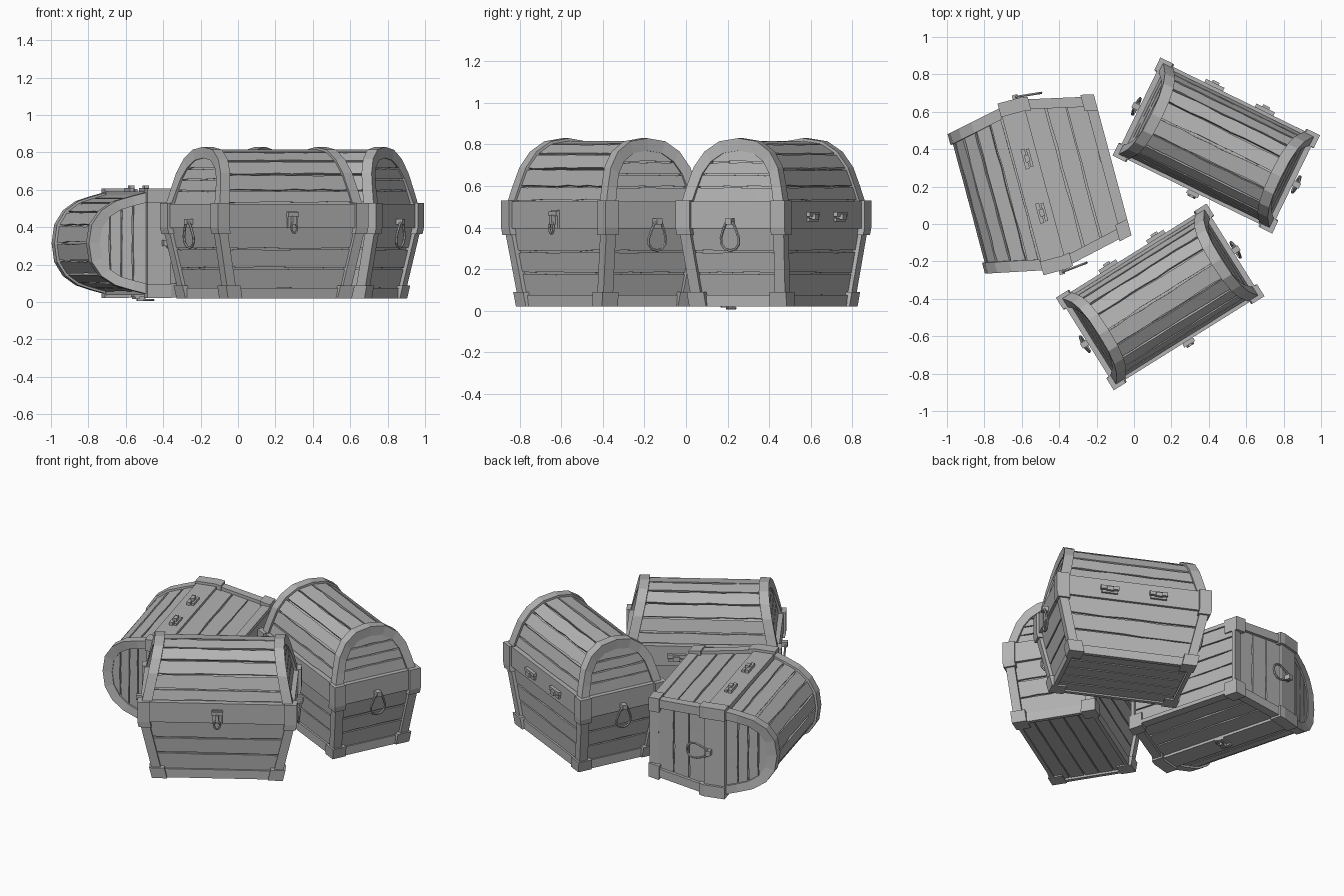
import bpy, bmesh, math, random
from mathutils import Matrix, Vector

random.seed(4)
if "Cube" in bpy.data.objects:
    bpy.data.objects.remove(bpy.data.objects["Cube"], do_unlink=True)

grey = bpy.data.materials.new("plain grey")
grey.use_nodes = True
grey.diffuse_color = (0.45, 0.45, 0.45, 1)
grey.node_tree.nodes["Principled BSDF"].inputs["Base Color"].default_value = grey.diffuse_color

BASE, RIM, LID, CROWN = 0.02, 0.40, 0.53, 0.83
ARCH = [(0.27, 0.53), (0.252, 0.60), (0.225, 0.69), (0.175, 0.765), (0.10, 0.815), (0, 0.83)]
PROFILE = ARCH + [(-y, z) for y, z in reversed(ARCH[:-1])]
parts = {}


def lerp(a, b, t):
    return a + (b - a) * t


def half_len(z):
    """Half length of the chest at a height: flares to the rim, then leans in."""
    if z <= LID:
        return lerp(0.378, 0.463, min(1, (z - BASE) / (RIM - BASE)))
    return lerp(0.448, 0.386, (z - LID) / (CROWN - LID))


def half_wid(z):
    return lerp(0.248, 0.28, min(1, (z - BASE) / (RIM - BASE)))


def arch_wid(z):
    for (y0, z0), (y1, z1) in zip(ARCH, ARCH[1:]):
        if z <= z1:
            return lerp(y0, y1, (z - z0) / (z1 - z0))
    return 0


def loft(bm, rings, caps=True, closed=False):
    """Skin a list of equal rings of points."""
    vs = [[bm.verts.new(p) for p in ring] for ring in rings]
    pairs = list(zip(vs, vs[1:])) + ([(vs[-1], vs[0])] if closed else [])
    for a, b in pairs:
        n = len(a)
        for i in range(n):
            bm.faces.new((a[i], a[(i + 1) % n], b[(i + 1) % n], b[i]))
    if caps and not closed:
        bm.faces.new(vs[0])
        bm.faces.new(vs[-1])


def rect(x0, x1, y0, y1, z):
    return [(x0, y0, z), (x1, y0, z), (x1, y1, z), (x0, y1, z)]


def box(bm, x0, x1, y0, y1, z0, z1):
    loft(bm, [rect(x0, x1, y0, y1, z0), rect(x0, x1, y0, y1, z1)])


def hull(bm, heights, grow):
    """Solid tapered body section."""
    rings = []
    for z in heights:
        a, b = half_len(z) + grow, half_wid(z) + grow
        rings.append(rect(-a, a, -b, b, z))
    loft(bm, rings)


def corner(bm, heights, grow, w):
    """The same block on all four upright edges."""
    for sx in (-1, 1):
        for sy in (-1, 1):
            rings = []
            for z in heights:
                a, b = half_len(z) + grow, half_wid(z) + grow
                rings.append(rect(sx * (a - w), sx * a, sy * (b - w), sy * b, z))
            loft(bm, rings)


def plank(bm, surf, v0, v1, gap, steps=7):
    """Rough-edged board on surf(u, v, depth)."""
    rings = []
    for i in range(steps + 1):
        u = lerp(-1, 1, i / steps)
        lo = v0 + gap * random.uniform(0.15, 1)
        hi = v1 - gap * random.uniform(0.15, 1)
        rings.append([surf(u, lo, 0), surf(u, hi, 0), surf(u, hi, 0.014), surf(u, lo, 0.014)])
    loft(bm, rings)


def finish(name, bm):
    bmesh.ops.recalc_face_normals(bm, faces=bm.faces)
    mesh = bpy.data.meshes.new(name)
    bm.to_mesh(mesh)
    bm.free()
    mesh.materials.append(grey)
    parts[name] = mesh


def tube(bm, path, r, sides=6):
    """Closed loop of round bar lying roughly in the plane of its points."""
    pts = [Vector(p) for p in path]
    n = len(pts)
    normal = (pts[n // 3] - pts[0]).cross(pts[2 * n // 3] - pts[0]).normalized()
    rings = []
    for i in range(n):
        side = (pts[(i + 1) % n] - pts[i - 1]).normalized().cross(normal)
        angles = [math.tau * k / sides for k in range(sides)]
        rings.append([pts[i] + side * r * math.cos(t) + normal * r * math.sin(t) for t in angles])
    loft(bm, rings, closed=True)


# Solid core behind the boards
bm = bmesh.new()
hull(bm, (0.04, RIM, 0.52), -0.032)
rings = []
for s in (-1, 1):
    rings.append([(s * (half_len(z) - 0.034), y * 0.9, LID - 0.02 + (z - LID) * 0.93) for y, z in PROFILE])
loft(bm, rings)
finish("core", bm)

# Body boards on the four sides
bm = bmesh.new()
levels = (0.07, 0.18, 0.285, 0.41)
for s in (-1, 1):
    def side(u, v, d):
        return (u * (half_len(v) - 0.03), s * (half_wid(v) - 0.02 - d), v)

    def end(u, v, d):
        return (s * (half_len(v) - 0.02 - d), u * (half_wid(v) - 0.03), v)
    for z0, z1 in zip(levels, levels[1:]):
        plank(bm, side, z0, z1, 0.008)
        plank(bm, end, z0, z1, 0.007)
finish("body_planks", bm)

# Floor boards
bm = bmesh.new()
for i in range(5):
    plank(bm, lambda u, v, d: (u * 0.35, v, 0.03 + d), -0.23 + i * 0.092, -0.138 + i * 0.092, 0.006)
finish("floor_planks", bm)

# Lid boards, one along each facet of the arch
bm = bmesh.new()
for (y0, z0), (y1, z1) in zip(PROFILE, PROFILE[1:]):
    def roof(u, v, d):
        y, z = lerp(y0, y1, v), lerp(z0, z1, v)
        k = 0.955 - d * 4
        return (u * (half_len(z) - 0.03), y * k, LID + (z - LID) * k)
    plank(bm, roof, 0, 1, 0.1, 9)
finish("lid_planks", bm)

# Boards closing the lid ends
bm = bmesh.new()
levels = (0.52, 0.595, 0.655, 0.715, 0.785)
for s in (-1, 1):
    def gable(u, v, d):
        return (s * (half_len(max(v, LID + 0.001)) - 0.018 - d), u * arch_wid(min(v + 0.02, CROWN)) * 0.93, v)
    for z0, z1 in zip(levels, levels[1:]):
        plank(bm, gable, z0, z1, 0.006)
finish("lid_end_planks", bm)

# Arched lid bands
bm = bmesh.new()
for s in (-1, 1):
    rings = []
    for y, z in PROFILE:
        x = half_len(z + 0.0001)
        yi, zi = y * 0.8, LID + (z - LID) * 0.8
        rings.append([(s * x, y, z), (s * (x - 0.06), y, z), (s * (x - 0.06), yi, zi), (s * x, yi, zi)])
    loft(bm, rings)
finish("lid_bands", bm)

# Corner posts with their rim and base blocks
bm = bmesh.new()
corner(bm, (0.09, 0.38), 0, 0.055)
corner(bm, (BASE, 0.09), 0.012, 0.09)
corner(bm, (0.365, RIM, LID), 0.012, 0.075)
finish("corner_trim", bm)

# Rim belt and bottom rails
bm = bmesh.new()
hull(bm, (0.395, RIM, 0.525), -0.004)
a, b = half_len(0.05), half_wid(0.05)
for s in (-1, 1):
    box(bm, -a + 0.03, a - 0.03, s * (b - 0.03), s * (b - 0.006), BASE, 0.076)
    box(bm, s * (a - 0.03), s * (a - 0.006), -b + 0.03, b - 0.03, BASE, 0.076)
finish("rim_and_rails", bm)

# Teardrop end handles with mounts
bm = bmesh.new()
drop = [(0, 0.435), (0.02, 0.42), (0.034, 0.39), (0.048, 0.35), (0.046, 0.32), (0.027, 0.297)]
loop = drop + [(0, 0.29)] + [(-y, z) for y, z in reversed(drop[1:])]
for s in (-1, 1):
    tube(bm, [(s * lerp(0.47, 0.485, (z - 0.29) / 0.145), y, z) for y, z in loop], 0.007)
    box(bm, s * 0.45, s * 0.497, -0.016, 0.016, 0.415, 0.445)
finish("end_handles", bm)

# Front latch with hanging ring
bm = bmesh.new()
box(bm, -0.03, 0.03, -0.287, -0.27, 0.395, 0.485)
box(bm, -0.034, 0.034, -0.298, -0.28, 0.455, 0.478)
box(bm, -0.01, 0.01, -0.308, -0.28, 0.415, 0.46)
ring = [math.tau * k / 10 for k in range(10)]
tube(bm, [(0.018 * math.cos(t), -0.303, 0.398 + 0.028 * math.sin(t)) for t in ring], 0.006)
finish("latch", bm)

# Back hinges
bm = bmesh.new()
for x in (-0.15, 0.15):
    box(bm, x - 0.055, x + 0.055, 0.27, 0.296, 0.453, 0.475)
    box(bm, x - 0.05, x + 0.05, 0.27, 0.29, 0.43, 0.446)
    box(bm, x - 0.02, x + 0.02, 0.27, 0.308, 0.44, 0.465)
finish("hinges", bm)

# Two upright chests and one tipped onto its front
upright = lambda x, y, deg: Matrix.Translation((x, y, 0)) @ Matrix.Rotation(math.radians(deg), 4, "Z")
tipped = (Matrix.Translation((-0.095, 0.322, 0.315)) @ Matrix.Rotation(math.radians(-75), 4, "Z")
          @ Matrix.Rotation(math.radians(90), 4, "X"))
places = {"front_chest": upright(0.14, -0.39, 32), "back_chest": upright(0.44, 0.42, -26), "tipped_chest": tipped}
for chest, matrix in places.items():
    for part, mesh in parts.items():
        obj = bpy.data.objects.new(chest + "_" + part, mesh)
        obj.matrix_world = matrix
        bpy.context.scene.collection.objects.link(obj)
